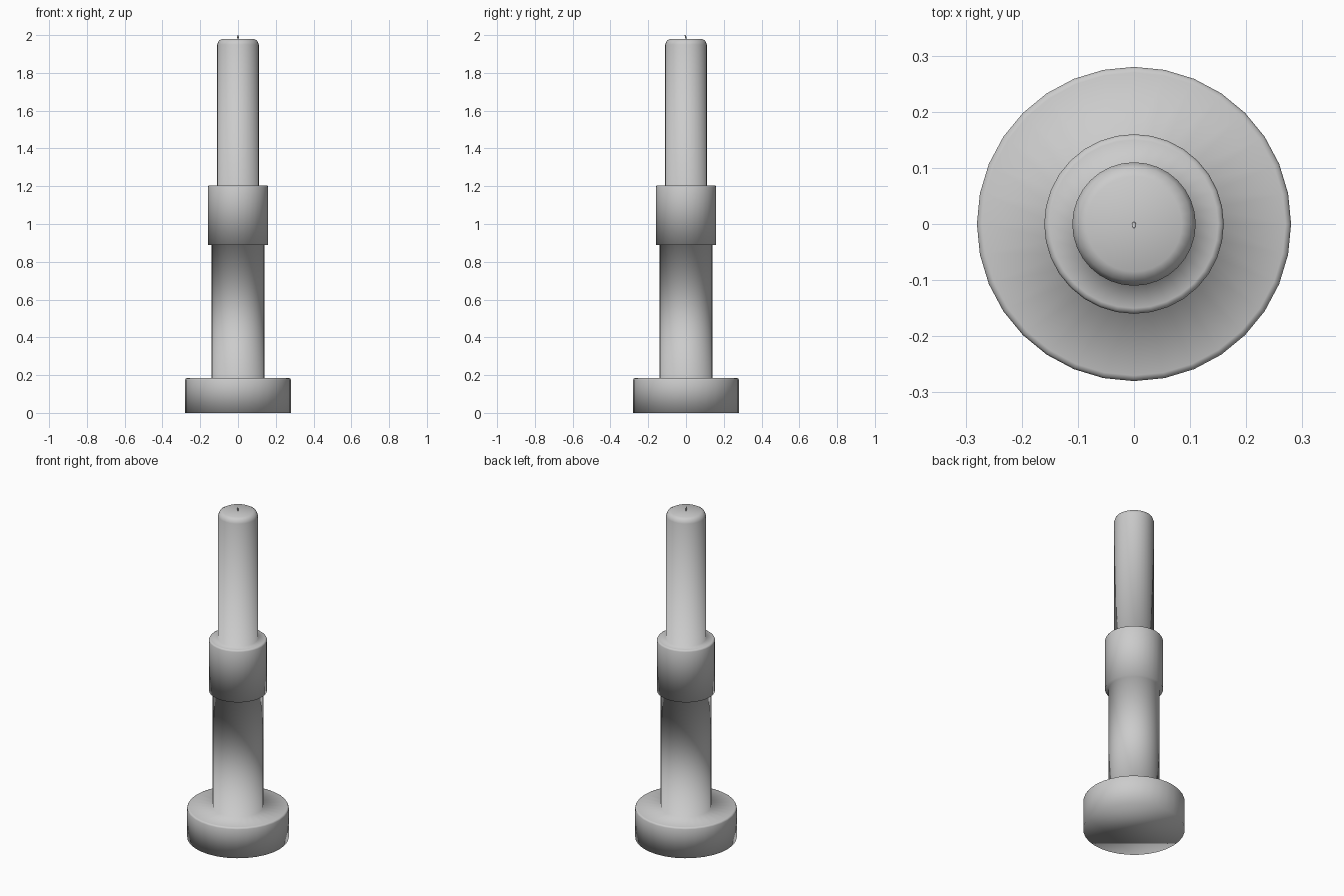
import bpy, bmesh, math
from mathutils import Vector

cube = bpy.data.objects.get("Cube")
if cube:
    bpy.data.objects.remove(cube)

grey = bpy.data.materials.new("plain grey")
grey.use_nodes = True
colour = (0.6, 0.6, 0.6, 1)
grey.diffuse_color = colour
grey.node_tree.nodes["Principled BSDF"].inputs["Base Color"].default_value = colour


def tube(name, rings, sides):
    """Skin round rings given as (radius, y offset, height), capped at both ends."""
    bm = bmesh.new()
    loops = []
    for r, y, z in rings:
        loops.append([bm.verts.new((r * math.cos(a), y + r * math.sin(a), z))
                      for a in (math.tau * i / sides for i in range(sides))])
    for low, high in zip(loops, loops[1:]):
        for i in range(sides):
            j = (i + 1) % sides
            bm.faces.new((low[i], low[j], high[j], high[i]))
    bm.faces.new(loops[0][::-1])
    bm.faces.new(loops[-1])
    for f in bm.faces:
        f.smooth = True
    mesh = bpy.data.meshes.new(name)
    bm.to_mesh(mesh)
    bm.free()
    mesh.materials.append(grey)
    obj = bpy.data.objects.new(name, mesh)
    bpy.context.collection.objects.link(obj)
    return obj


# Base, stem, cup and candle turned as one softly shaded profile
profile = [
    (0.28, 0), (0.28, 0.175), (0.277, 0.182), (0.27, 0.185),   # base
    (0.14, 0.185), (0.14, 0.89),                               # stem
    (0.16, 0.89), (0.16, 1.195), (0.157, 1.202), (0.15, 1.205),  # cup
    (0.11, 1.205), (0.11, 1.95), (0.102, 1.97), (0.085, 1.98),   # candle
]
tube("candlestick_and_candle", [(r, 0, z) for r, z in profile], 32)

# Short wick leaning to the front
tube("wick", [(0.003, 0, 1.975), (0.004, 0, 1.985),
              (0.004, -0.002, 1.993), (0.002, -0.006, 2.0)], 8)
